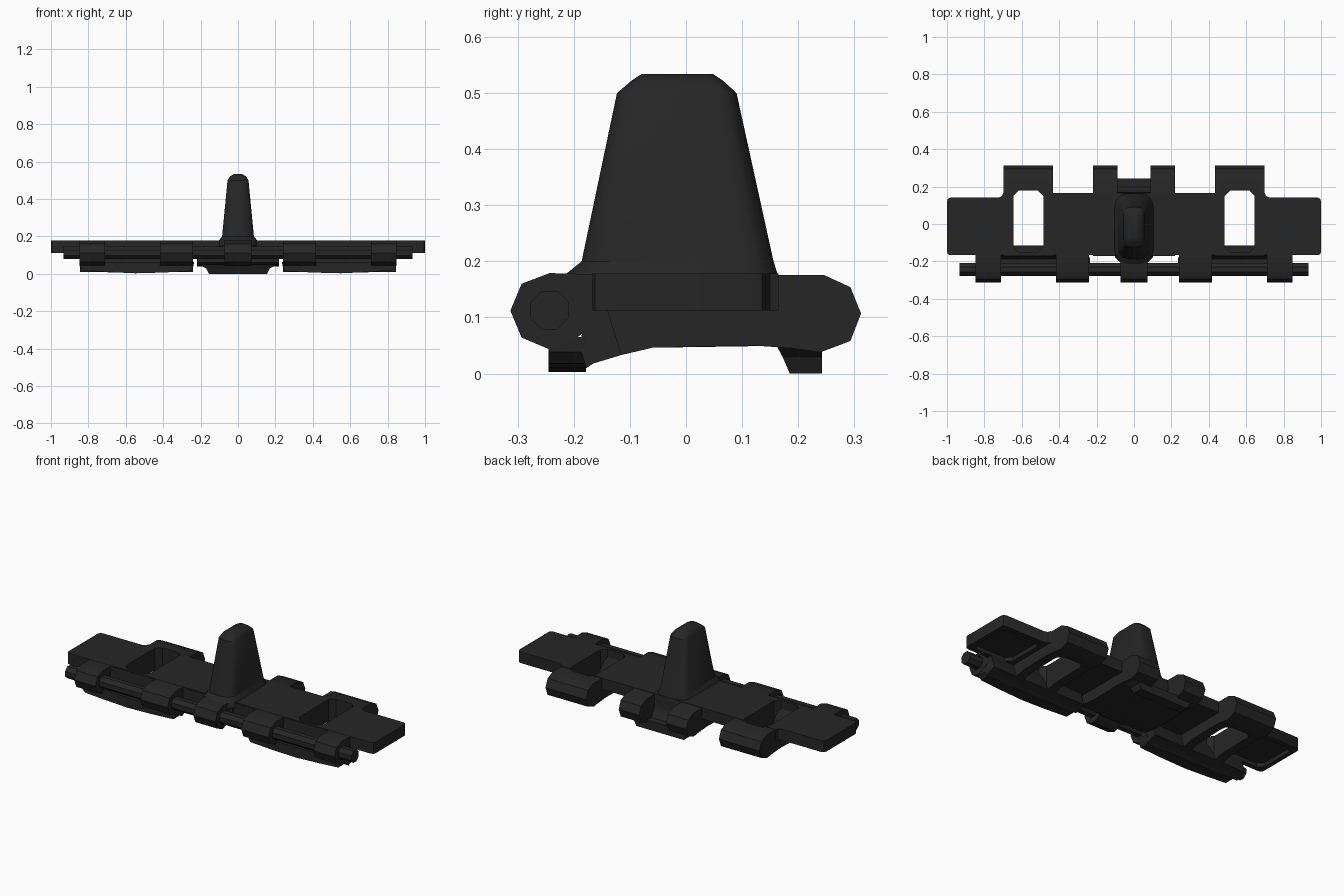
import bpy, bmesh, math

if "Cube" in bpy.data.objects:
    bpy.data.objects.remove(bpy.data.objects["Cube"])

steel = bpy.data.materials.new("dark steel")
steel.diffuse_color = (0.019, 0.019, 0.019, 1)
steel.use_nodes = True
steel.node_tree.nodes["Principled BSDF"].inputs["Base Color"].default_value = steel.diffuse_color


def finish(name, bm):
    bmesh.ops.recalc_face_normals(bm, faces=bm.faces)
    me = bpy.data.meshes.new(name)
    bm.to_mesh(me)
    bm.free()
    me.materials.append(steel)
    ob = bpy.data.objects.new(name, me)
    bpy.context.collection.objects.link(ob)
    return ob


def loft(bm, rings):
    """Skin a list of equal-length rings and cap both ends."""
    loops = [[bm.verts.new(p) for p in r] for r in rings]
    n = len(loops[0])
    for a, b in zip(loops, loops[1:]):
        for i in range(n):
            bm.faces.new((a[i], a[(i + 1) % n], b[(i + 1) % n], b[i]))
    bm.faces.new(loops[0][::-1])
    bm.faces.new(loops[-1])


def prism(name, pts, spans, axis, mirror=True):
    """Extrude a profile over each span; axis X uses (y,z), Y (x,z), Z (x,y)."""
    place = {'X': lambda p, t, s: (s * t, p[0], p[1]),
             'Y': lambda p, t, s: (s * p[0], t, p[1]),
             'Z': lambda p, t, s: (s * p[0], p[1], t)}[axis]
    bm = bmesh.new()
    for a, b in spans:
        for s in ((1, -1) if mirror else (1,)):
            loft(bm, [[place(p, t, s) for p in pts] for t in (a, b)])
    return finish(name, bm)


def chamfered(x0, x1, y0, y1, c):
    return [(x0 + c, y0), (x1 - c, y0), (x1, y0 + c), (x1, y1 - c),
            (x1 - c, y1), (x0 + c, y1), (x0, y1 - c), (x0, y0 + c)]


def cut(ob, cutter):
    m = ob.modifiers.new("cut", 'BOOLEAN')
    m.operation, m.solver, m.object = 'DIFFERENCE', 'EXACT', cutter
    bpy.context.view_layer.objects.active = ob
    bpy.ops.object.modifier_apply(modifier=m.name)


# Flat link plate with thin outer wings
half = [(1, -.15), (1, .12), (.995, .135), (.98, .142), (.72, .142),
        (.705, .15), (.70, .165)]
plate = [(-.98, -.167), (.98, -.167), (.995, -.162)] + half \
    + [(-x, y) for x, y in half[::-1]] + [(-.995, -.162)]
link_plate = prism("link_plate", plate, [(.112, .178)], 'Z', False)

# Outer straps: side profile with rear knuckle and curved underside
rear = [(.24, .038), (.293, .058), (.312, .107), (.293, .154), (.245, .176)]
outer_strap = prism("outer_strap", [(-.172, .176), (-.18, .008), (-.165, .018),
                    (-.115, .033), (-.06, .046), (.12, .05), (.19, .045)] + rear,
                    [(.433, .697)], 'X')
# Inner straps beside the tooth
prism("inner_strap", [(-.172, .176), (-.172, .06), (-.06, .046), (.12, .05),
      (.19, .045)] + rear, [(.087, .22)], 'X')
# Middle body under the tooth, with hollow seat for the next link's knuckle
prism("middle_body", [(-.18, .177), (-.18, .06), (-.06, .046), (.2, .05),
      (.182, .075), (.168, .11), (.172, .14), (.165, .177)],
      [(-.09, .09)], 'X', False)

# Windows through the outer straps, shallow hollows under the wings
window = prism("window_cutter", chamfered(.485, .645, -.152, .178, .028),
               [(-.1, .4)], 'Z')
hollow = prism("hollow_cutter", chamfered(.725, .975, -.14, .115, .03),
               [(.05, .135)], 'Z')
cut(link_plate, window)
cut(link_plate, hollow)
cut(outer_strap, window)
for c in (window, hollow):
    bpy.data.objects.remove(c)

# Front hinge knuckles
knuckle = [(-.313, .112), (-.293, .16), (-.243, .179), (-.165, .177), (-.165, .08),
           (-.18, .075), (-.197, .062), (-.243, .043), (-.293, .064)]
prism("front_knuckle", knuckle, [(.24, .418), (.71, .848)], 'X')
prism("middle_knuckle", knuckle, [(-.072, .072)], 'X', False)

# Hinge pin
pin = [(-.243 + .037 * math.cos(math.radians(22.5 + 45 * i)),
        .113 + .037 * math.sin(math.radians(22.5 + 45 * i))) for i in range(8)]
prism("hinge_pin", pin, [(-.933, .933)], 'X', False)

# Bowed front grousers and their back wall
prism("front_grouser", [(.235, .062), (.24, .035), (.25, .015), (.4, .007), (.55, .003),
      (.7, .01), (.825, .018), (.845, .038), (.848, .065)], [(-.245, -.178)], 'Y')
prism("front_wall", [(-.19, .05), (-.178, .01), (-.165, .018), (-.115, .033),
      (-.14, .115), (-.167, .15)], [(.24, .846)], 'X')
# Rear middle grouser
bm = bmesh.new()
loft(bm, [[(-w, y0, z), (w, y0, z), (w, .242, z), (-w, .242, z)]
          for z, w, y0 in ((0, .155, .185), (.03, .17, .172), (.052, .215, .16))])
finish("rear_grouser", bm)


# Guide tooth: stacked rounded sections
def section(z, w, y0, y1):
    r = w * .65
    pts = []
    for cx, cy, a in ((w - r, y1 - r, 0), (r - w, y1 - r, 90),
                      (r - w, y0 + r, 180), (w - r, y0 + r, 270)):
        for k in range(4):
            t = math.radians(a + 30 * k)
            pts.append((cx + r * math.cos(t), cy + r * math.sin(t), z))
    return pts


bm = bmesh.new()
loft(bm, [section(*s) for s in (
    (.15, .11, -.215, .165), (.178, .103, -.213, .163), (.2, .085, -.186, .156),
    (.5, .056, -.123, .09), (.522, .042, -.097, .066), (.534, .02, -.079, .048))])
finish("guide_tooth", bm)

# Smooth gentle bends, keep hard edges
for ob in bpy.data.objects:
    ob.select_set(True)
bpy.context.view_layer.objects.active = link_plate
bpy.ops.object.shade_smooth_by_angle(angle=math.radians(32))
